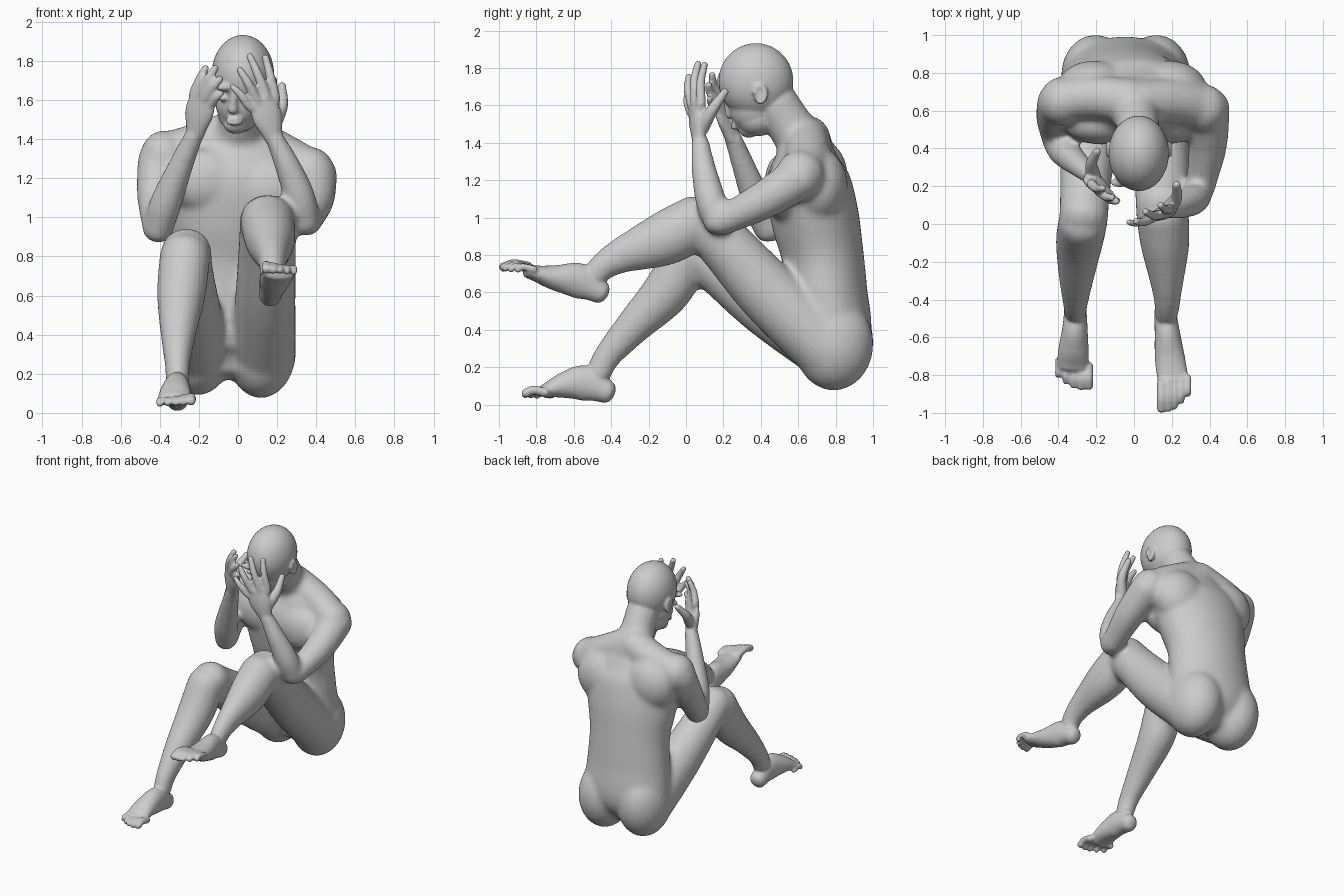
import bpy, bmesh, math
from mathutils import Vector

bm = bmesh.new()


def spline(keys, steps):
    """Catmull-Rom through (x, y, z, side radius, depth radius) keys."""
    k = [Vector(p) for p in keys]
    k = [k[0] * 2 - k[1]] + k + [k[-1] * 2 - k[-2]]
    k[0][3:5], k[-1][3:5] = k[1][3:5], k[-2][3:5]
    out = []
    for i in range(1, len(k) - 2):
        a, b, c, d = k[i - 1:i + 3]
        for s in range(steps):
            t = s / steps
            out.append(0.5 * (2 * b + (c - a) * t + (2 * a - 5 * b + 4 * c - d) * t * t
                              + (3 * b - a - 3 * c + d) * t ** 3))
    return out + [k[-2]]


def tube(keys, hint=(1, 0, 0), dome=0.8, steps=6, n=24):
    """Closed elliptical tube with rounded ends."""
    keys = [tuple(p) if len(p) == 5 else (*p, p[3]) for p in keys]
    pts = spline(keys, steps)
    pos = [Vector(p[:3]) for p in pts]
    rings = []
    for i, p in enumerate(pts):
        tan = (pos[min(i + 1, len(pos) - 1)] - pos[max(i - 1, 0)]).normalized()
        rings.append((pos[i], tan, p[3], p[4]))

    def cap(ring, sign):
        c, t, a, b = ring
        return [(c + t * sign * dome * min(a, b) * math.sin(q), t, a * math.cos(q), b * math.cos(q))
                for q in (0.45, 0.9, 1.25, 1.5)]
    rings = cap(rings[0], -1)[::-1] + rings + cap(rings[-1], 1)
    loops = []
    for c, t, a, b in rings:
        side = Vector(hint)
        side = (side - t * side.dot(t)).normalized()
        up = t.cross(side)
        loops.append([bm.verts.new(c + side * a * math.cos(2 * math.pi * j / n)
                                   + up * b * math.sin(2 * math.pi * j / n)) for j in range(n)])
    for l, m in zip(loops, loops[1:]):
        for j in range(n):
            bm.faces.new((l[j], l[(j + 1) % n], m[(j + 1) % n], m[j]))
    bm.faces.new(loops[0][::-1])
    bm.faces.new(loops[-1])


def blob(c, r):
    """Ellipsoid."""
    for v in bmesh.ops.create_icosphere(bm, subdivisions=4, radius=1)["verts"]:
        v.co = Vector(c) + Vector((v.co.x * r[0], v.co.y * r[1], v.co.z * r[2]))


def hand(wrist, mid, knuckles, tips, thumb, hint):
    """Flat palm, four fingers and a thumb."""
    tube([(*wrist, .048, .038), (*mid, .078, .034),
          (*(sum((Vector(k) for k in knuckles), Vector()) / 4), .074, .026)], hint, .5)
    for i, (k, t) in enumerate(zip(knuckles, tips)):
        k, t, m = Vector(k), Vector(t), Vector(mid)
        r = .024 if i < 3 else .021
        bend = (k + t) / 2 + Vector((0, -.012, .008))
        tube([(*k.lerp(m, .35), r), (*k, r + .003), (*bend, r), (*t, r * .8)], (0, 1, 0), n=12)
    tube([(*p, r) for p, r in zip(thumb, (.04, .032, .022))], (0, 1, 0), n=12)


def foot(keys, big, small, root_y):
    """Wedge foot with five toes from big to small."""
    tube(keys, (1, 0, 0), .7)
    for i in range(5):
        f = i / 4
        tip = Vector(big).lerp(Vector(small), f)
        tip.y -= .025 * math.sin(math.pi * f)
        r = .026 - .007 * min(1, i * .5 + .1)
        tube([(tip.x, root_y + .03 * f, tip.z + .004, r), (tip.x, (root_y + tip.y) / 2, tip.z + .018, r),
              (tip.x, tip.y + r * .8, tip.z, r)], n=12)


def fuse(name, voxel, iterations):
    """Turn everything built so far into one smooth skin."""
    bmesh.ops.recalc_face_normals(bm, faces=bm.faces)
    mesh = bpy.data.meshes.new(name)
    bm.to_mesh(mesh)
    obj = bpy.data.objects.new(name, mesh)
    bpy.context.collection.objects.link(obj)
    remesh = obj.modifiers.new("skin", "REMESH")
    remesh.mode = "VOXEL"
    remesh.voxel_size = voxel
    remesh.use_smooth_shade = True
    smooth = obj.modifiers.new("soften", "SMOOTH")
    smooth.factor = .5
    smooth.iterations = iterations
    return obj


# Torso, from seat to upper chest
tube([(-.05, .77, .22, .22, .12), (-.05, .78, .36, .32, .21), (-.045, .75, .6, .31, .22),
      (-.04, .73, .8, .30, .22), (-.03, .69, 1.0, .335, .235), (-.01, .65, 1.2, .36, .225),
      (0, .64, 1.32, .31, .17), (0, .635, 1.41, .18, .13)], dome=.4, n=40)
for x, z in ((-.205, .34), (.118, .325)):
    blob((x, .79, z), (.18, .212, .25))
# Chest and shoulder blades
for x, z in ((-.17, 1.19), (.15, 1.14)):
    blob((x, .525, z), (.2, .105, .16))
    blob((x * 1.25, .71, z + .03), (.2, .155, .2))

# Shoulders sloping off the neck
tube([(-.02, .65, 1.43, .12), (-.2, .67, 1.37, .115), (-.37, .66, 1.325, .11)], (0, 1, 0))
tube([(.02, .64, 1.42, .12), (.2, .65, 1.325, .12), (.36, .62, 1.24, .115)], (0, 1, 0))
blob((-.38, .65, 1.31), (.12, .13, .135))
blob((.37, .61, 1.23), (.125, .13, .13))
tube([(0, .65, 1.36, .17, .14), (.015, .565, 1.48, .12, .125), (.025, .47, 1.62, .115, .125)])

# Arms folded up towards the face
tube([(-.40, .65, 1.30, .112), (-.42, .56, 1.12, .098), (-.41, .45, .94, .08)])
tube([(-.41, .44, .93, .075), (-.37, .385, 1.07, .082), (-.29, .31, 1.27, .064), (-.22, .25, 1.43, .05)])
tube([(.39, .62, 1.22, .118), (.39, .41, 1.09, .102), (.35, .19, .98, .08)])
tube([(.345, .17, .97, .075), (.315, .13, 1.1, .082), (.255, .095, 1.26, .067), (.185, .075, 1.41, .05)])

# Thighs
tube([(-.21, .76, .31, .165, .18), (-.24, .43, .53, .15, .165), (-.26, .17, .725, .133, .135),
      (-.265, .035, .825, .13, .13)])
tube([(.13, .76, .30, .165, .18), (.14, .45, .59, .155, .17), (.15, .21, .855, .147, .148),
      (.15, .09, .99, .142, .145)])
# Lower legs
tube([(-.27, .01, .81, .13, .13), (-.29, -.1, .61, .125, .13), (-.305, -.28, .42, .094, .098),
      (-.31, -.42, .26, .067, .075), (-.31, -.47, .16, .06, .07)])
tube([(.15, .06, .98, .14, .145), (.165, -.12, .885, .128, .145), (.175, -.34, .80, .082, .098),
      (.175, -.45, .735, .065, .075), (.17, -.49, .68, .06, .07)])

# Soften the body first, so the finer parts keep their detail
body = fuse("body", .016, 11)
soft = bpy.data.meshes.new_from_object(body.evaluated_get(bpy.context.evaluated_depsgraph_get()))
bpy.data.objects.remove(body)
bm.clear()
bm.from_mesh(soft)

# Head
blob((.025, .374, 1.73), (.16, .2, .203))
blob((.005, .365, 1.60), (.122, .135, .15))
blob((.005, .38, 1.53), (.107, .115, .095))
blob((-.012, .335, 1.475), (.062, .055, .048))
# Nose, brows, eyes, lips and ears
tube([(-.018, .215, 1.65, .018), (-.024, .225, 1.59, .020), (-.027, .237, 1.55, .027)], n=12)
for x in (-.075, .035):
    blob((x, .22, 1.665), (.05, .026, .02))
    blob((x, .252, 1.61), (.028, .022, .018))
for z in (1.502, 1.482):
    blob((-.02, .258, z), (.045, .018, .012))
for x in (-.135, .187):
    tube([(x, .395 + .03 * math.cos(a), 1.66 + .045 * math.sin(a), .014)
          for a in (-1.5, -.6, .3, 1.2, 2.1, 3.0)], n=10)
    blob((x * .98, .39, 1.65), (.012, .025, .045))

# Hands
hand((-.22, .25, 1.42), (-.2, .21, 1.53),
     [(-.225, .21, 1.63), (-.185, .175, 1.64), (-.155, .16, 1.62), (-.135, .165, 1.58)],
     [(-.165, .19, 1.765), (-.115, .14, 1.765), (-.09, .12, 1.71), (-.085, .125, 1.635)],
     [(-.215, .26, 1.5), (-.225, .32, 1.58), (-.195, .385, 1.66)], (1, -.5, 0))
hand((.185, .075, 1.40), (.15, .055, 1.51),
     [(.19, .08, 1.61), (.14, .05, 1.63), (.09, .03, 1.61), (.055, .022, 1.57)],
     [(.14, .10, 1.82), (.06, .065, 1.825), (.008, .015, 1.755), (-.03, .01, 1.67)],
     [(.185, .085, 1.48), (.225, .14, 1.575), (.225, .21, 1.675)], (1, .3, 0))

# Feet
foot([(-.31, -.42, .067, .058, .062), (-.312, -.54, .115, .066, .095), (-.32, -.66, .102, .08, .068),
      (-.325, -.755, .072, .085, .038)], (-.24, -.88, .06), (-.40, -.815, .045), -.75)
foot([(.165, -.455, .6, .058, .062), (.175, -.565, .66, .066, .095), (.19, -.71, .68, .08, .066),
      (.21, -.845, .712, .083, .036)], (.145, -1.0, .735), (.285, -.915, .72), -.84)

fuse("seated_figure", .009, 5)
bm.free()
